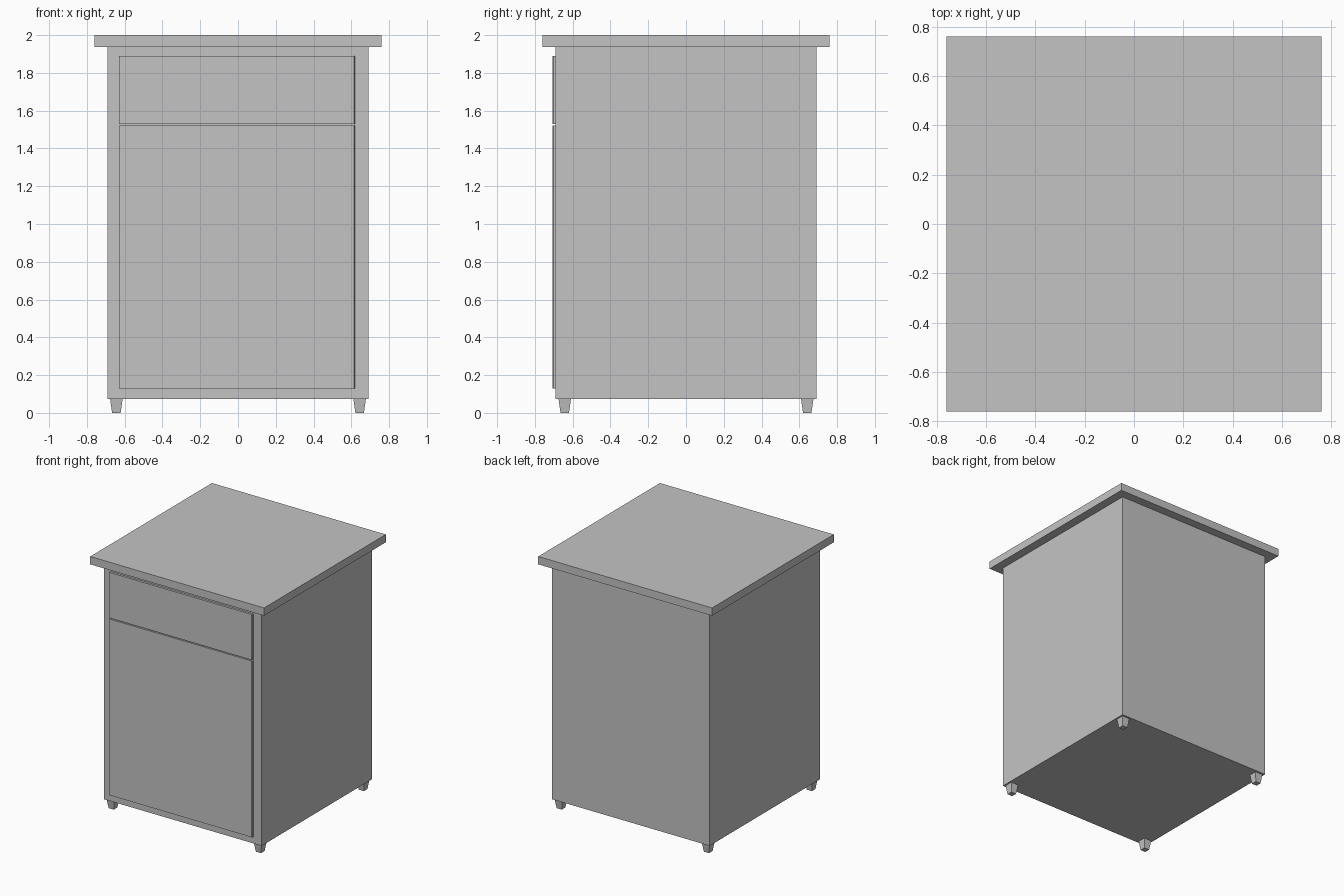
import bpy
import bmesh

cube = bpy.data.objects.get("Cube")
if cube:
    bpy.data.objects.remove(cube, do_unlink=True)

grey = bpy.data.materials.new("plain_grey")
grey.use_nodes = True
grey.diffuse_color = (0.55, 0.55, 0.55, 1)
grey.node_tree.nodes["Principled BSDF"].inputs["Base Color"].default_value = grey.diffuse_color


def box(name, low, high, shape=None):
    """Flat-shaded box between two corners, optionally reshaped by a function."""
    bm = bmesh.new()
    bmesh.ops.create_cube(bm, size=1)
    for v in bm.verts:
        for i in range(3):
            v.co[i] = low[i] if v.co[i] < 0 else high[i]
    if shape:
        shape(bm)
    mesh = bpy.data.meshes.new(name)
    bm.to_mesh(mesh)
    bm.free()
    mesh.materials.append(grey)
    obj = bpy.data.objects.new(name, mesh)
    bpy.context.collection.objects.link(obj)
    return obj


BODY, TOP = 0.69, 0.76
BASE_Z, TOP_Z = 0.074, 1.938

# Carcass and overhanging top
box("cabinet_body", (-BODY, -BODY, BASE_Z), (BODY, BODY, TOP_Z))
box("cabinet_top", (-TOP, -TOP, TOP_Z), (TOP, TOP, 2))


# Front panels, with a small chamfer on the left vertical edge
def chamfer_edge(bm):
    edges = [e for e in bm.edges
             if all(v.co.x > 0 and v.co.y < -BODY - 0.01 for v in e.verts)]
    bmesh.ops.bevel(bm, geom=edges, offset=0.005, segments=1, affect="EDGES")


for name, bottom, top in (("drawer_front", 1.529, 1.889), ("door_front", 0.128, 1.521)):
    box(name, (-0.63, -0.707, bottom), (0.619, -BODY, top), chamfer_edge)


# Four tapered square feet
def taper(bm):
    for v in bm.verts:
        if v.co.z < BASE_Z / 2:
            v.co.x *= 0.68
            v.co.y *= 0.68


for side, x in (("right", -1), ("left", 1)):
    for end, y in (("front", -1), ("back", 1)):
        foot = box(f"{end}_{side}_foot", (-0.033, -0.033, 0), (0.033, 0.033, BASE_Z), taper)
        foot.location = (x * 0.644, y * 0.642, 0)
